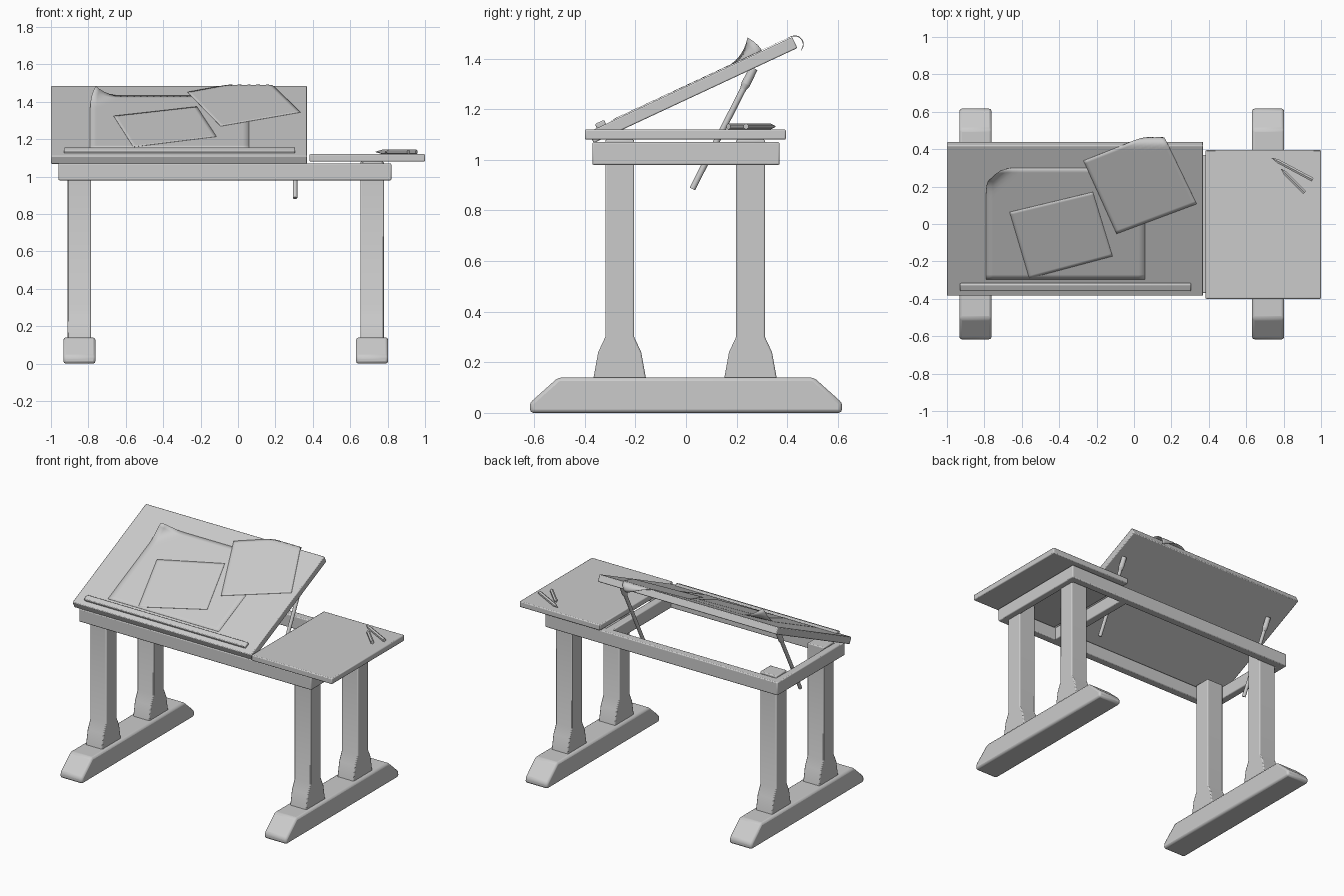
import bpy, bmesh, math
from mathutils import Vector, Matrix

if "Cube" in bpy.data.objects:
    bpy.data.objects.remove(bpy.data.objects["Cube"])


def finish(name, bm, bevel=0.0, segments=2):
    bmesh.ops.recalc_face_normals(bm, faces=bm.faces)
    me = bpy.data.meshes.new(name)
    bm.to_mesh(me)
    bm.free()
    ob = bpy.data.objects.new(name, me)
    bpy.context.collection.objects.link(ob)
    if bevel:
        mod = ob.modifiers.new("bevel", 'BEVEL')
        mod.width, mod.segments, mod.limit_method = bevel, segments, 'ANGLE'
    bpy.ops.object.select_all(action='DESELECT')
    bpy.context.view_layer.objects.active = ob
    ob.select_set(True)
    bpy.ops.object.shade_smooth_by_angle(angle=math.radians(35))
    return ob


def box(name, x, y, z, bevel=0.006):
    bm = bmesh.new()
    bmesh.ops.create_cube(bm, size=1)
    for v in bm.verts:
        for i, (a, b) in enumerate((x, y, z)):
            v.co[i] = a + (v.co[i] + 0.5) * (b - a)
    return finish(name, bm, bevel)


def extrude_x(name, profile, x0, x1, bevel):
    """Side profile of (y, z) points extruded along x."""
    bm = bmesh.new()
    face = bm.faces.new([bm.verts.new((x0, y, z)) for y, z in profile])
    new = bmesh.ops.extrude_face_region(bm, geom=[face])["geom"]
    verts = [g for g in new if isinstance(g, bmesh.types.BMVert)]
    bmesh.ops.translate(bm, verts=verts, vec=(x1 - x0, 0, 0))
    return finish(name, bm, bevel)


def rod(name, start, end, sections, sides):
    """Lathe-like rod: sections are (t0, t1, r0, r1) along start -> end."""
    a, b = Vector(start), Vector(end)
    rot = (b - a).to_track_quat('Z', 'Y').to_matrix().to_4x4()
    bm = bmesh.new()
    for t0, t1, r0, r1 in sections:
        mat = Matrix.Translation(a.lerp(b, (t0 + t1) / 2)) @ rot
        bmesh.ops.create_cone(bm, cap_ends=True, segments=sides, radius1=r0,
                              radius2=r1, depth=(b - a).length * (t1 - t0), matrix=mat)
    return finish(name, bm)


# Trestle feet with flared twin legs
FOOT = [(-.617, 0), (-.617, .04), (-.505, .14), (.505, .14), (.617, .04), (.617, 0)]
LEG = [(-.105, .13), (-.085, .24), (-.057, .30), (-.057, 1.08),
       (.057, 1.08), (.057, .30), (.085, .24), (.105, .13)]
for side, cx in (("left", -.848), ("right", .717)):
    extrude_x(side + "_foot", FOOT, cx - .086, cx + .086, .014)
    for end, cy in (("front", -.262), ("back", .255)):
        extrude_x(f"{side}_{end}_leg", [(y + cy, z) for y, z in LEG],
                  cx - .063, cx + .063, .006)

# Open frame of rails
Z = (.98, 1.07)
box("front_rail", (-.96, .82), (-.37, -.315), Z)
box("back_rail", (-.96, .82), (.315, .37), Z)
box("left_rail", (-.96, -.91), (-.33, .33), Z)
box("right_rail", (.77, .82), (-.33, .33), Z)
box("cross_rail", (.335, .39), (-.33, .33), Z)

# Fixed side table
box("side_table", (.382, 1.0), (-.4, .395), (1.08, 1.12))

# Tilted board space: local (x, distance up the slope, height above the board)
TILT = Matrix.Translation((0, -.385, 1.11)) @ Matrix.Rotation(math.radians(25), 4, 'X')
box("drawing_board", (-1, .37), (0, .888), (-.048, 0), .005).matrix_world = TILT
box("pencil_ledge", (-.93, .305), (.036, .076), (-.004, .018), .005).matrix_world = TILT


def sheet(name, corners, lift, fold_point=None, fold_dir=None, radius=.07, sign=1, n=24):
    """Thin paper quad, rolled up or down past a fold line."""
    c = [Vector(p) for p in corners]
    bm = bmesh.new()
    bmesh.ops.create_grid(bm, x_segments=n, y_segments=n, size=.5)
    for v in bm.verts:
        u, w = v.co.x + .5, v.co.y + .5
        p, h = c[0].lerp(c[1], u).lerp(c[3].lerp(c[2], u), w), lift
        if fold_point:
            d = Vector(fold_dir).normalized()
            dist = (p - Vector(fold_point)).dot(d)
            if dist > 0:
                a = dist / radius
                p = p + d * (radius * math.sin(a) - dist)
                h += sign * radius * (1 - math.cos(a))
        v.co = (p.x, p.y, h)
    ob = finish(name, bm)
    ob.matrix_world = TILT
    ob.modifiers.new("thickness", 'SOLIDIFY').thickness = .001
    return ob


# Papers: large sheet with lifted corner, small sheet, sheet draped over the top edge
sheet("large_paper", [(-.79, .10), (.06, .10), (.06, .757), (-.79, .757)], .002,
      (-.79, .60), (-1, 1), .07)
sheet("small_paper", [(-.56, .106), (-.115, .237), (-.22, .615), (-.665, .497)], .005)
sheet("draped_paper", [(-.093, .369), (.335, .545), (.144, .981), (-.27, .80)], .0045,
      (0, .885), (0, 1), .035, -1)

# Support struts under the board
for side, x in (("right", .305), ("left", -.893)):
    rod(side + "_strut", (x, .025, .885), (x, .268, 1.362),
        [(0, .9, .012, .012), (.83, .87, .013, .018), (.87, 1, .018, .016)], 16)

# Hexagonal pencils on the side table
for i, (tail, tip) in enumerate((((.955, .237), (.737, .353)), ((.912, .168), (.787, .294)))):
    rod(f"pencil_{i + 1}", (*tail, 1.132), (*tip, 1.132),
        [(0, .84, .012, .012), (.84, 1, .012, .002)], 6)
